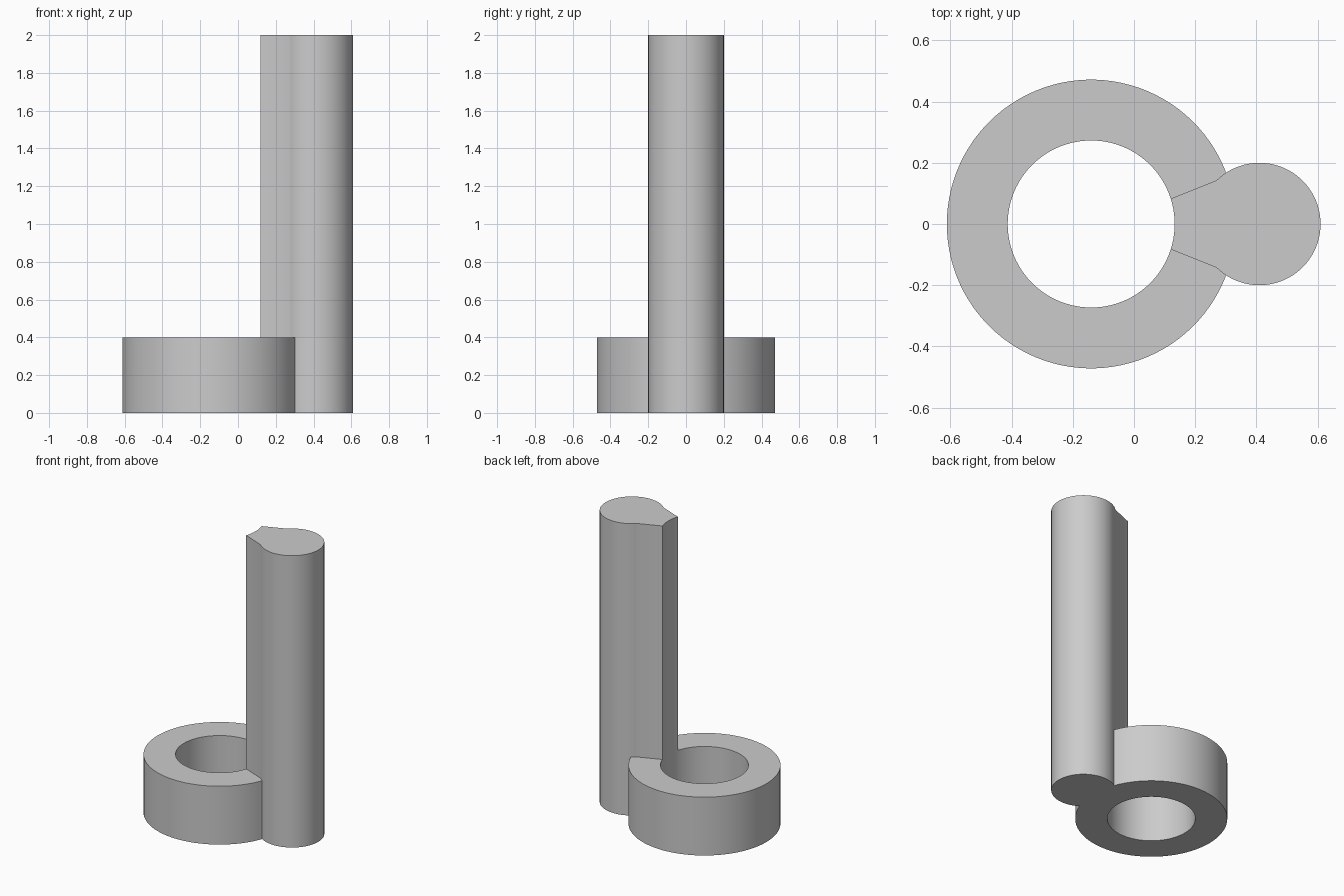
import bpy
import bmesh
import math

cube = bpy.data.objects.get("Cube")
if cube:
    bpy.data.objects.remove(cube, do_unlink=True)

RING_X, RING_OUT, RING_IN, RING_H = -0.14, 0.472, 0.273, 0.4
POST_X, POST_R, POST_H = 0.41, 0.2, 2.0

grey = bpy.data.materials.new("plain_grey")
grey.use_nodes = True
colour = (0.6, 0.6, 0.6, 1)
grey.diffuse_color = colour
grey.node_tree.nodes["Principled BSDF"].inputs["Base Color"].default_value = colour


def arc(cx, radius, start, end, steps):
    """Points along a circular arc centred on the x axis."""
    angles = [start + (end - start) * i / steps for i in range(steps + 1)]
    return [(cx + radius * math.cos(a), radius * math.sin(a)) for a in angles]


def extrude_outline(name, outline, height):
    """Solid prism with smooth curved walls and sharp rims."""
    bm = bmesh.new()
    base = bm.faces.new([bm.verts.new((x, y, 0)) for x, y in outline])
    top = bmesh.ops.extrude_face_region(bm, geom=[base], use_keep_orig=True)
    verts = [v for v in top["geom"] if isinstance(v, bmesh.types.BMVert)]
    bmesh.ops.translate(bm, verts=verts, vec=(0, 0, height))
    bmesh.ops.recalc_face_normals(bm, faces=bm.faces)
    mesh = bpy.data.meshes.new(name)
    bm.to_mesh(mesh)
    bm.free()
    mesh.materials.append(grey)
    obj = bpy.data.objects.new(name, mesh)
    bpy.context.collection.objects.link(obj)
    bpy.ops.object.select_all(action="DESELECT")
    obj.select_set(True)
    bpy.context.view_layer.objects.active = obj
    bpy.ops.object.shade_smooth_by_angle(angle=math.radians(30))
    return obj


# Shared angles where the web meets the hole, the post and the ring rim
hole_angle = math.asin(0.083 / RING_IN)
web_angle = math.pi - math.asin(0.143 / POST_R)
gap = POST_X - RING_X
meet_x = (RING_OUT**2 - POST_R**2 + gap**2) / (2 * gap)
rim_angle = math.acos(meet_x / RING_OUT)
meet_angle = math.acos((meet_x - gap) / POST_R)

# Tall post: round, with a tapering web ending in the curve of the ring hole
post = arc(POST_X, POST_R, -web_angle, web_angle, 72)
post += arc(RING_X, RING_IN, hole_angle, -hole_angle, 10)
extrude_outline("post", post, POST_H)

# Collar ring, open where the post and its web fill it
turn = 2 * math.pi
contact = arc(POST_X, POST_R, meet_angle, web_angle, 4)
ring = arc(RING_X, RING_IN, turn - hole_angle, hole_angle, 90)
ring += contact[::-1]
ring += arc(RING_X, RING_OUT, rim_angle, turn - rim_angle, 90)[1:-1]
ring += [(x, -y) for x, y in contact]
extrude_outline("ring", ring, RING_H)
